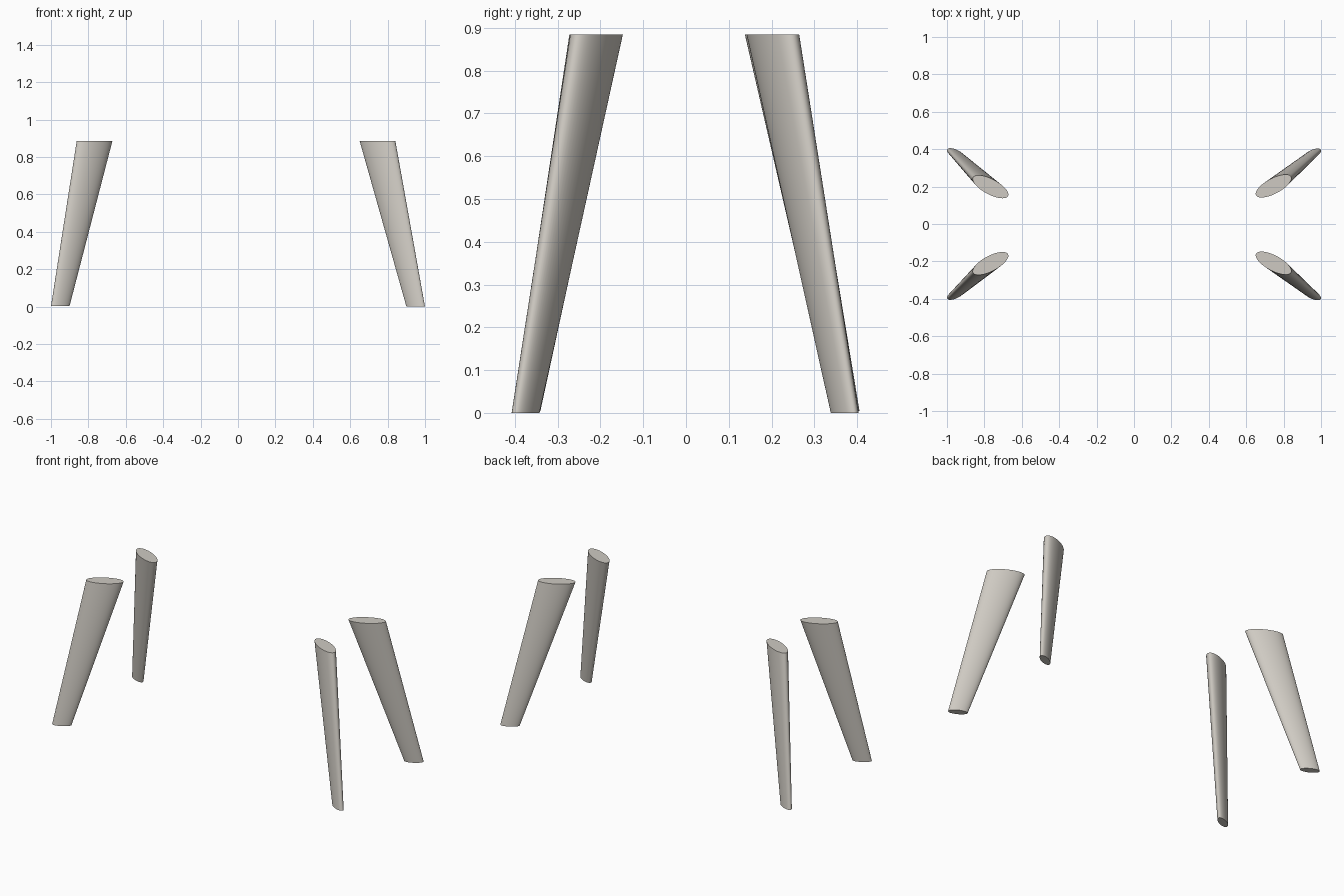
import bpy, bmesh, math

if "Cube" in bpy.data.objects:
    bpy.data.objects.remove(bpy.data.objects["Cube"])

mat = bpy.data.materials.new("warm light grey")
mat.diffuse_color = (0.62, 0.59, 0.54, 1)
mat.use_nodes = True
mat.node_tree.nodes["Principled BSDF"].inputs["Base Color"].default_value = mat.diffuse_color

SEGMENTS = 48
TOP_Z = 0.885


def ellipse(bm, cx, cy, z, a, b, angle):
    """Ring of vertices on a horizontal ellipse turned by angle."""
    ring = []
    for i in range(SEGMENTS):
        t = 2 * math.pi * i / SEGMENTS
        u, v = a * math.cos(t), b * math.sin(t)
        ring.append(bm.verts.new((cx + u * math.cos(angle) - v * math.sin(angle),
                                  cy + u * math.sin(angle) + v * math.cos(angle), z)))
    return ring


def make_leg(name, foot, top, foot_z):
    """Splayed, tapered leg with an oval section aligned to its corner."""
    angle = math.radians(28) * (1 if foot[0] * foot[1] > 0 else -1)
    bm = bmesh.new()
    low = ellipse(bm, *foot, foot_z, 0.055, 0.0225, angle)
    high = ellipse(bm, *top, TOP_Z, 0.106, 0.041, angle)
    for i in range(SEGMENTS):
        j = (i + 1) % SEGMENTS
        bm.faces.new((low[i], low[j], high[j], high[i]))
    bm.faces.new(high)
    bm.faces.new(low[::-1])
    # smooth sides, crisp rims
    for f in bm.faces:
        f.smooth = len(f.verts) == 4
    for e in bm.edges:
        e.smooth = all(len(f.verts) == 4 for f in e.link_faces)
    mesh = bpy.data.meshes.new(name)
    bm.to_mesh(mesh)
    bm.free()
    mesh.materials.append(mat)
    bpy.context.collection.objects.link(bpy.data.objects.new(name, mesh))


# four legs, splayed out to the corners
make_leg("front_left_leg", (-0.95, -0.373), (-0.767, -0.211), 0.004)
make_leg("front_right_leg", (0.95, -0.375), (0.746, -0.209), 0.0)
make_leg("back_left_leg", (-0.95, 0.373), (-0.767, 0.199), 0.004)
make_leg("back_right_leg", (0.95, 0.371), (0.746, 0.203), 0.0)
